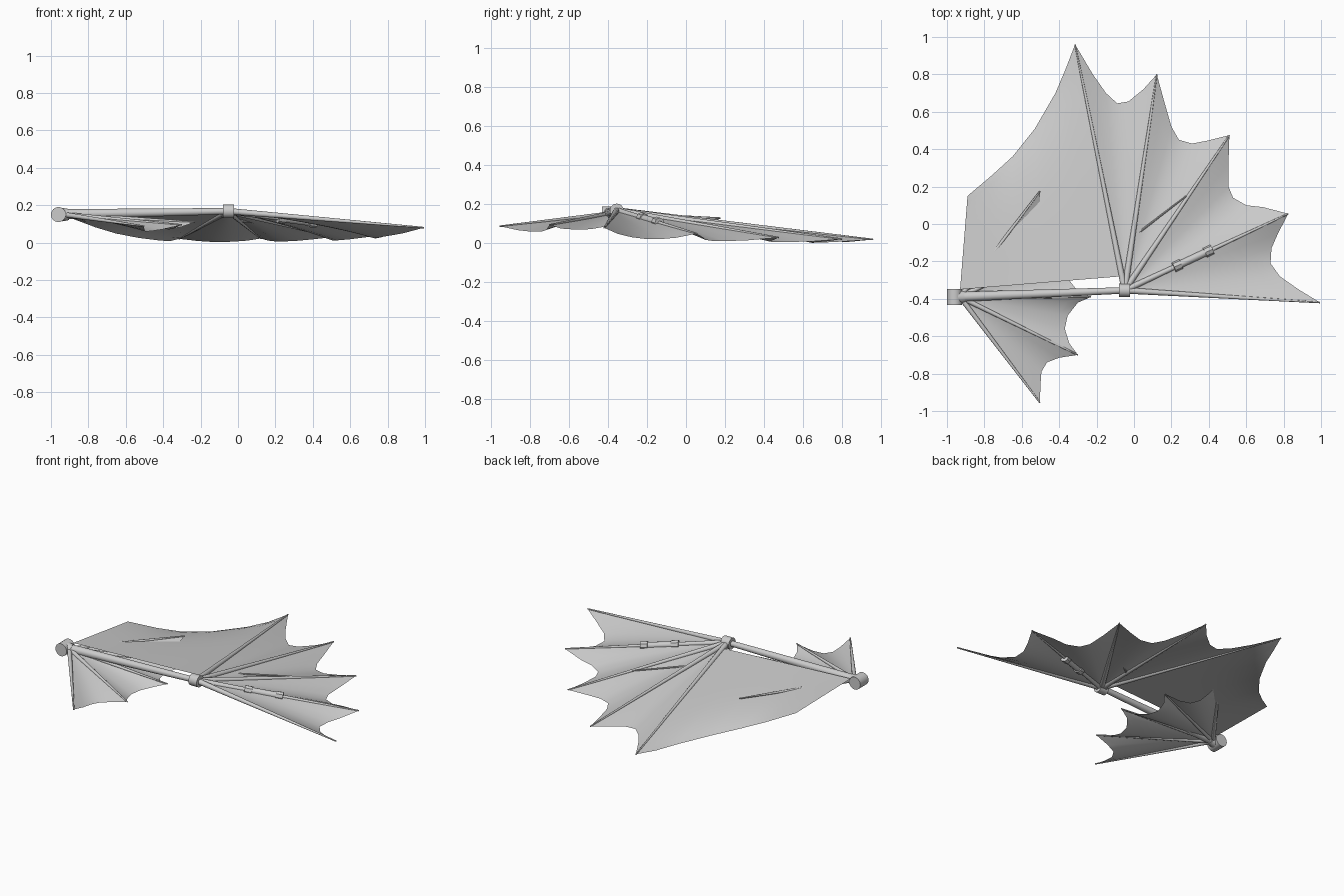
import bpy, bmesh, math
from mathutils import Vector

if "Cube" in bpy.data.objects:
    bpy.data.objects.remove(bpy.data.objects["Cube"])

grey = bpy.data.materials.new("light_grey")
grey.diffuse_color = (0.6, 0.6, 0.6, 1)
grey.use_nodes = True
grey.node_tree.nodes["Principled BSDF"].inputs["Base Color"].default_value = grey.diffuse_color


def finish(bm, name, angle=40):
    bmesh.ops.recalc_face_normals(bm, faces=bm.faces)
    me = bpy.data.meshes.new(name)
    bm.to_mesh(me)
    bm.free()
    ob = bpy.data.objects.new(name, me)
    bpy.context.collection.objects.link(ob)
    me.materials.append(grey)
    bpy.ops.object.select_all(action='DESELECT')
    ob.select_set(True)
    bpy.context.view_layer.objects.active = ob
    bpy.ops.object.shade_smooth_by_angle(angle=math.radians(angle))
    return ob


def rod(name, a, b, r1, r2, sides=12):
    """Tapered round bar from a to b."""
    a, b = Vector(a), Vector(b)
    bm = bmesh.new()
    bmesh.ops.create_cone(bm, cap_ends=True, segments=sides, radius1=r1,
                          radius2=r2, depth=(b - a).length)
    rot = (b - a).to_track_quat('Z', 'Y').to_matrix().to_4x4()
    bm.transform(rot)
    bmesh.ops.translate(bm, verts=bm.verts, vec=(a + b) / 2)
    return finish(bm, name)


def sheet(name, inner, outer, sag, power=3, rows=10):
    """Skin stretched between two curves, drooping towards its outer edge."""
    bm = bmesh.new()
    n = len(outer) - 1
    grid = []
    for i in range(n + 1):
        a, b = Vector(inner[i]), Vector(outer[i])
        droop = sag * math.sin(math.pi * i / n) ** 0.7 if 0 < i < n else 0
        col = []
        for j in range(rows + 1):
            t = j / rows
            p = a.lerp(b, t)
            p.z -= droop * t ** power
            col.append(bm.verts.new(p))
        grid.append(col)
    for i in range(n):
        for j in range(rows):
            bm.faces.new((grid[i][j], grid[i + 1][j],
                          grid[i + 1][j + 1], grid[i][j + 1]))
    bmesh.ops.remove_doubles(bm, verts=bm.verts, dist=1e-5)
    return finish(bm, name, 60)


def spread(a, b, pts):
    """Outer edge from tip a through flat points to tip b, height blended."""
    n = len(pts) + 1
    mid = [(x, y, a[2] + (b[2] - a[2]) * (k + 1) / n)
           for k, (x, y) in enumerate(pts)]
    return [a] + mid + [b]


def flip(p, z=None):
    """Mirror a point across the centre line of the small fan."""
    q = (p[0], -0.78 - p[1])
    return q if len(p) == 2 else q + (z,)


# Arm with its two joints
shoulder, elbow = (-0.95, -0.39, 0.152), (-0.05, -0.355, 0.168)
rod("arm", shoulder, elbow, 0.027, 0.017, 16)
rod("shoulder_joint", (-0.96, -0.432, 0.15), (-0.96, -0.348, 0.15), 0.04, 0.04, 24)
rod("shoulder_collar", (-0.94, -0.39, 0.15), (-0.905, -0.389, 0.15), 0.036, 0.03, 16)
rod("elbow_joint", (-0.08, -0.355, 0.168), (-0.022, -0.355, 0.168), 0.036, 0.036, 24)

# Main wing fingers
tips = [(-0.315, 0.96, 0.02), (0.122, 0.80, 0.022), (0.51, 0.475, 0.03),
        (0.825, 0.055, 0.05), (0.995, -0.42, 0.08)]
for k, tip in enumerate(tips):
    rod(f"finger_{k + 1}", elbow, tip, 0.017, 0.004)

# Main wing skin between the fingers
scallops = [
    ([(-0.22, 0.80), (-0.15, 0.70), (-0.09, 0.645), (-0.03, 0.655), (0.05, 0.72)], 0.018),
    ([(0.16, 0.66), (0.20, 0.52), (0.24, 0.45), (0.31, 0.43), (0.39, 0.445)], 0.02),
    ([(0.505, 0.32), (0.505, 0.20), (0.53, 0.14), (0.60, 0.10), (0.69, 0.09)], 0.028),
    ([(0.77, -0.05), (0.735, -0.13), (0.73, -0.21), (0.78, -0.28), (0.88, -0.35)], 0.042)]
for k, (pts, sag) in enumerate(scallops):
    edge = spread(tips[k], tips[k + 1], pts)
    sheet(f"wing_skin_{k + 1}", [elbow] * len(edge), edge, sag)

# Broad skin between the arm and the first finger
edge = spread((-0.89, 0.15, 0.13), tips[0],
              [(-0.76, 0.26), (-0.65, 0.36), (-0.53, 0.51), (-0.42, 0.70), (-0.365, 0.83)])
n = len(edge) - 1
inner = [(-0.93 + 0.86 * i / n, -0.35 + 0.07 * i / n, 0.172 - 0.008 * i / n)
         for i in range(n + 1)]
sheet("inner_skin", inner, edge, 0.05, 4, 14)

# Small fan at the shoulder, five fingers
hub = (-0.93, -0.39, 0.15)
a, b, mid = (-0.503, -0.955, 0.088), (-0.30, -0.70, 0.095), (-0.23, -0.39, 0.11)
fan = [a, b, mid, flip(b, 0.10), flip(a, 0.13)]
for k, tip in enumerate(fan):
    rod(f"fan_finger_{k + 1}", hub, tip, 0.014, 0.004)
s1 = [(-0.50, -0.86), (-0.495, -0.79), (-0.465, -0.74), (-0.40, -0.715)]
s2 = [(-0.345, -0.64), (-0.37, -0.56), (-0.355, -0.49), (-0.30, -0.42)]
fan_edges = [s1, s2, [flip(p) for p in s2[::-1]], [flip(p) for p in s1[::-1]]]
for k, pts in enumerate(fan_edges):
    edge = spread(fan[k], fan[k + 1], pts)
    sheet(f"fan_skin_{k + 1}", [hub] * len(edge), edge, 0.032, 2)

# Sleeve with two collars clamped on the fourth finger
e, t = Vector(elbow), Vector(tips[3])
rod("sleeve", e.lerp(t, 0.30), e.lerp(t, 0.53), 0.02, 0.02)
for k, f in enumerate((0.30, 0.49)):
    rod(f"collar_{k + 1}", e.lerp(t, f), e.lerp(t, f + 0.045), 0.027, 0.027, 8)

# Thin brace lying on the skin
rod("brace", (0.02, -0.05, 0.115), (0.28, 0.15, 0.09), 0.006, 0.004, 8)
